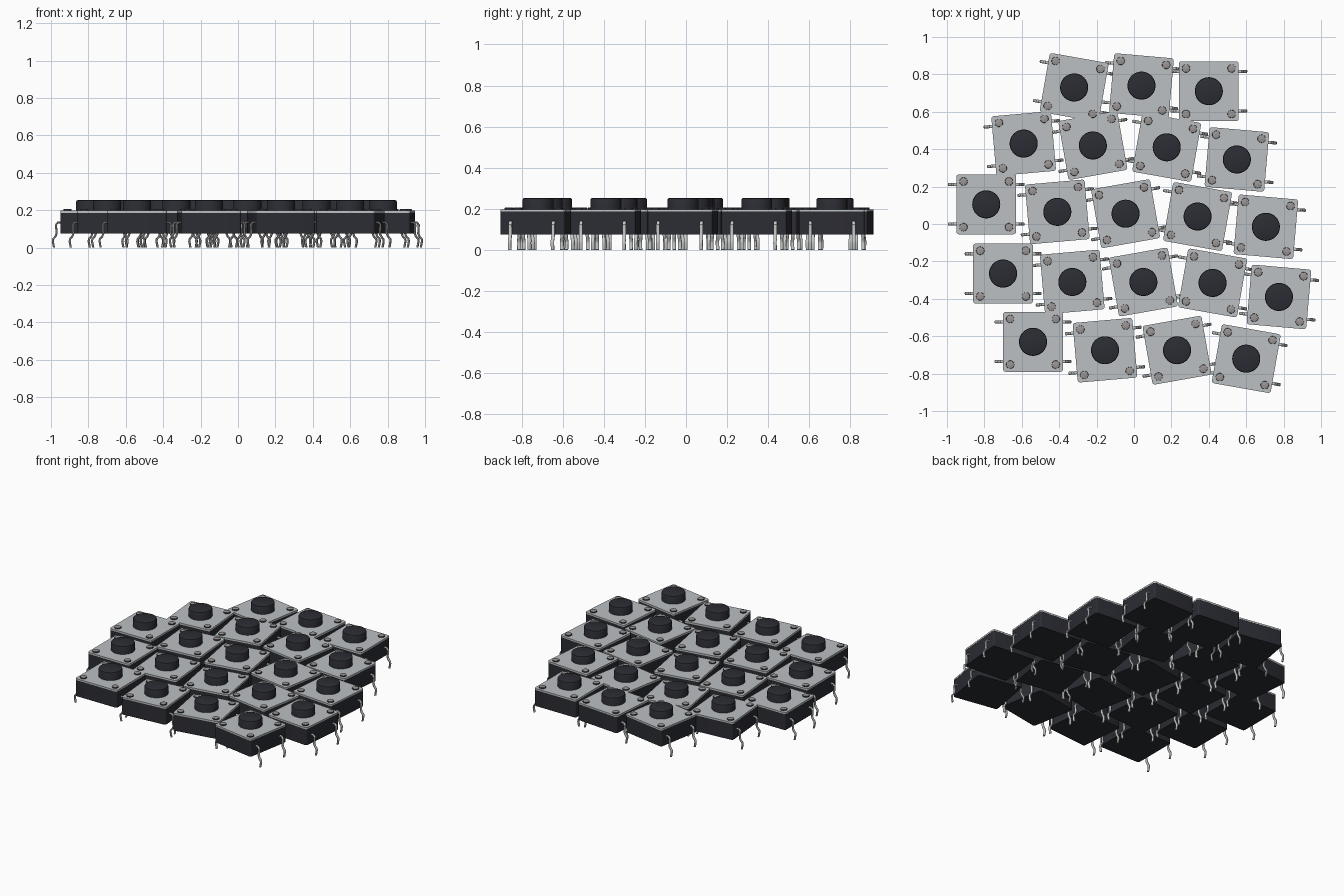
import bpy, bmesh, math
from mathutils import Matrix, Vector

cube = bpy.data.objects.get("Cube")
if cube:
    bpy.data.objects.remove(cube, do_unlink=True)


def material(name, rgb):
    m = bpy.data.materials.new(name)
    m.use_nodes = True
    m.diffuse_color = (*rgb, 1)
    m.node_tree.nodes["Principled BSDF"].inputs["Base Color"].default_value = (*rgb, 1)
    return m


DARK = material("dark plastic", (0.025, 0.026, 0.034))
STEEL = material("steel plate", (0.50, 0.53, 0.54))
PIN = material("tinned pin", (0.56, 0.57, 0.57))
RIVET = material("warm grey rivet", (0.33, 0.30, 0.30))


def finish(bm, name, mats):
    bmesh.ops.recalc_face_normals(bm, faces=bm.faces)
    mesh = bpy.data.meshes.new(name)
    bm.to_mesh(mesh)
    bm.free()
    for m in mats:
        mesh.materials.append(m)
    mesh.shade_smooth()
    mesh.set_sharp_from_angle(angle=math.radians(35))
    return mesh


def slab(name, half, z0, z1, corner, mat):
    """Square slab with rounded vertical corners."""
    bm = bmesh.new()
    size = Matrix.Diagonal((2 * half, 2 * half, z1 - z0, 1))
    bmesh.ops.create_cube(bm, size=1, matrix=Matrix.Translation((0, 0, (z0 + z1) / 2)) @ size)
    upright = [e for e in bm.edges if abs(e.verts[0].co.z - e.verts[1].co.z) > 0.001]
    bmesh.ops.bevel(bm, geom=upright, offset=corner, segments=4, profile=0.5, affect='EDGES')
    return finish(bm, name, [mat])


def add_disc(bm, x, y, r, z0, z1, sides, edge):
    """Cylinder whose top rim is softened; returns its new faces."""
    old = set(bm.faces)
    made = bmesh.ops.create_cone(bm, cap_ends=True, segments=sides, radius1=r, radius2=r,
                                 depth=z1 - z0, matrix=Matrix.Translation((x, y, (z0 + z1) / 2)))
    ring = set(v for v in made["verts"] if v.co.z > z1 - 0.0001)
    rim = [e for e in bm.edges if e.verts[0] in ring and e.verts[1] in ring]
    bmesh.ops.bevel(bm, geom=rim, offset=edge, segments=2, profile=0.5, affect='EDGES')
    return [f for f in bm.faces if f not in old]


def button_mesh():
    bm = bmesh.new()
    add_disc(bm, 0, 0, 0.075, 0.17, 0.253, 40, 0.008)
    return finish(bm, "button", [DARK])


def rivets_mesh():
    bm = bmesh.new()
    for sx in (-1, 1):
        for sy in (-1, 1):
            add_disc(bm, sx * 0.122, sy * 0.122, 0.022, 0.18, 0.206, 16, 0.004)
    # grey flat tops on dark sides
    for f in bm.faces:
        f.normal_update()
        f.material_index = 1 if f.normal.z > 0.9 and f.calc_center_median().z > 0.2 else 0
    return finish(bm, "corner_rivets", [DARK, RIVET])


def pins_mesh():
    """Four kinked legs: a flat strip swept along a side profile."""
    path = [Vector(p) for p in ((0.150, 0.135), (0.173, 0.135), (0.183, 0.122), (0.180, 0.075),
                                (0.186, 0.060), (0.199, 0.045), (0.200, 0.032), (0.194, 0.0))]
    thick, wide = 0.006, 0.009
    bm = bmesh.new()
    for sx in (-1, 1):
        for sy in (-1, 1):
            rings = []
            for i, p in enumerate(path):
                t = (path[min(i + 1, len(path) - 1)] - path[max(i - 1, 0)]).normalized()
                n = Vector((-t.y, t.x)) * thick
                ring = []
                for k in range(8):
                    a = math.tau * (k + 0.5) / 8
                    q = p + n * math.cos(a)
                    ring.append(bm.verts.new((sx * q.x, sy * 0.106 + wide * math.sin(a), max(q.y, 0))))
                rings.append(ring)
            for a, b in zip(rings, rings[1:]):
                for k in range(8):
                    j = (k + 1) % 8
                    bm.faces.new((a[k], a[j], b[j], b[k]))
            bm.faces.new(rings[0])
            bm.faces.new(rings[-1])
    return finish(bm, "pins", [PIN])


parts = [slab("housing", 0.159, 0.075, 0.186, 0.012, DARK),
         slab("cover_plate", 0.160, 0.186, 0.197, 0.014, STEEL),
         button_mesh(), rivets_mesh(), pins_mesh()]

# Switch positions and turn in degrees, row by row from the back
layout = [(-0.32, 0.73, -10), (0.04, 0.74, -5), (0.40, 0.71, 0),
          (-0.59, 0.43, 5), (-0.22, 0.42, 10), (0.175, 0.41, -10), (0.55, 0.345, -5),
          (-0.79, 0.105, 0), (-0.41, 0.065, 5), (-0.045, 0.055, 10), (0.34, 0.04, -10), (0.705, -0.015, -5),
          (-0.70, -0.265, 0), (-0.33, -0.31, 5), (0.05, -0.31, 10), (0.42, -0.315, -10), (0.775, -0.39, -5),
          (-0.54, -0.63, 0), (-0.155, -0.675, 5), (0.23, -0.675, 10), (0.60, -0.72, -10)]

for number, (x, y, turn) in enumerate(layout, 1):
    for mesh in parts:
        ob = bpy.data.objects.new(f"{mesh.name}_{number}", mesh)
        ob.location = (x, y, 0)
        ob.rotation_euler.z = math.radians(turn)
        bpy.context.scene.collection.objects.link(ob)
